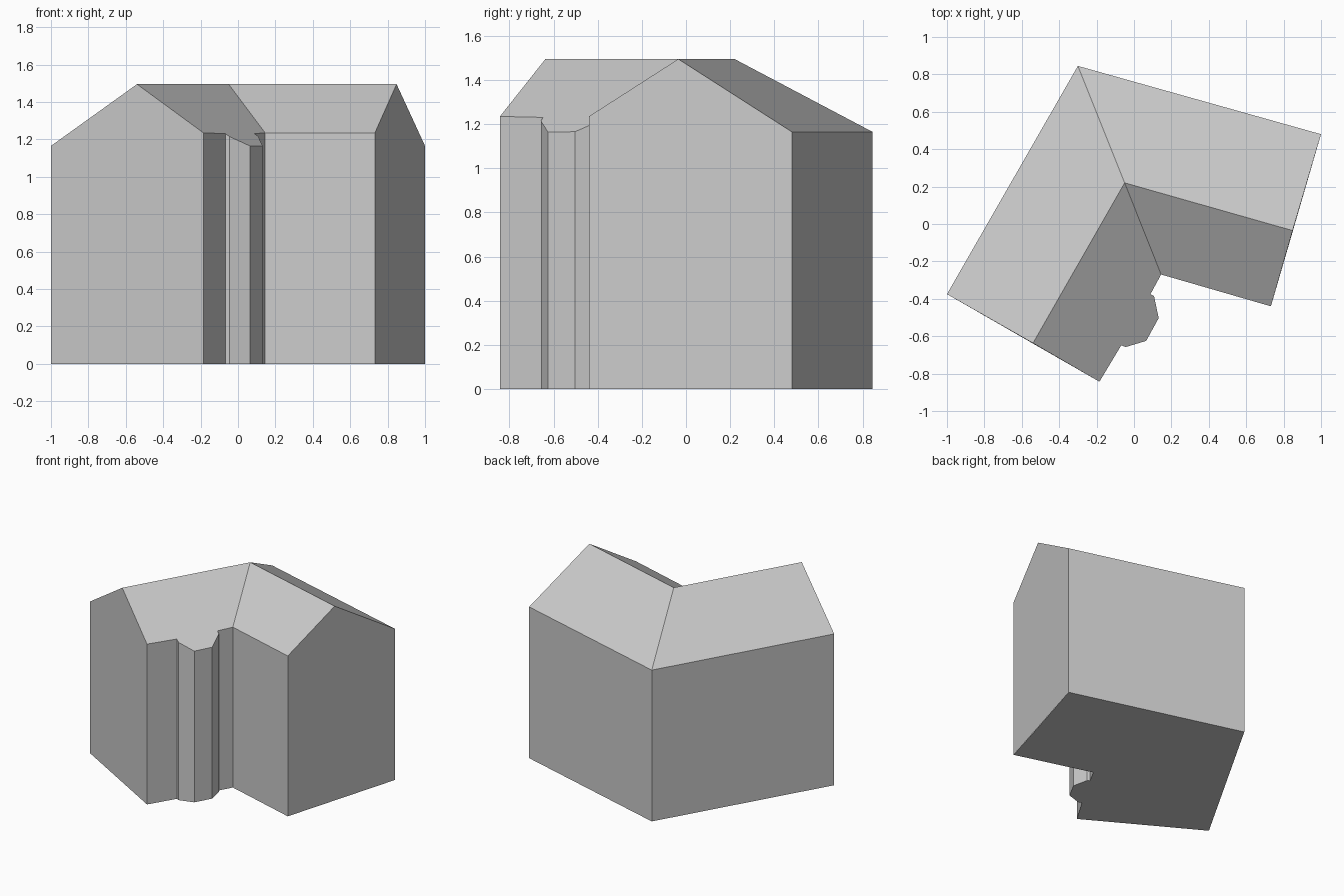
import bpy
from mathutils import Vector

cube = bpy.data.objects.get("Cube")
if cube:
    bpy.data.objects.remove(cube, do_unlink=True)

GREY = (0.6, 0.6, 0.6, 1)
mat = bpy.data.materials.new("light grey")
mat.use_nodes = True
mat.diffuse_color = GREY
mat.node_tree.nodes["Principled BSDF"].inputs["Base Color"].default_value = GREY

RIDGE, EAVE_FRONT, EAVE_BACK = 1.495, 1.235, 1.165
SLOPE = 0.637  # pitch of the roof over the bay


def build(name, faces):
    """Make a flat-shaded object from polygons, sharing corners."""
    verts = list(dict.fromkeys(p for f in faces for p in f))
    mesh = bpy.data.meshes.new(name)
    mesh.from_pydata(verts, [], [[verts.index(p) for p in f] for f in faces])
    mesh.materials.append(mat)
    mesh.update()
    obj = bpy.data.objects.new(name, mesh)
    bpy.context.collection.objects.link(obj)
    return obj


# Ridge line: left gable, bend, right gable
gable_a = (-0.54, -0.637, RIDGE)
bend = (-0.05, 0.22, RIDGE)
gable_b = (0.848, -0.035, RIDGE)

# Eave corners of the two wings
back_a = (-1.0, -0.375, EAVE_BACK)
back_mid = (-0.30, 0.845, EAVE_BACK)
back_b = (1.0, 0.48, EAVE_BACK)
front_a = (-0.185, -0.843, EAVE_FRONT)
front_mid = (0.145, -0.27, EAVE_FRONT)
front_b = (0.732, -0.44, EAVE_FRONT)

# Bay between the wings, its top following the roof pitch
ridge_dir = (Vector(bend) - Vector(gable_a)).normalized()
outward = Vector((ridge_dir.y, -ridge_dir.x, 0))


def on_roof(x, y):
    run = (Vector((x, y, RIDGE)) - Vector(gable_a)).dot(outward)
    return (x, y, RIDGE - SLOPE * run)


bay = [on_roof(x, y) for x, y in (
    (-0.068, -0.648), (-0.045, -0.658), (0.065, -0.625),
    (0.132, -0.503), (0.107, -0.385), (0.088, -0.375))]

# Walls run around the outline, closed by a floor
outline = [back_a, gable_a, front_a, *bay, front_mid, front_b,
           gable_b, back_b, back_mid]
ground = [(x, y, 0.0) for x, y, z in outline]
walls = []
for i in range(len(outline)):
    j = (i + 1) % len(outline)
    if gable_a in (outline[i], outline[j]) or gable_b in (outline[i], outline[j]):
        continue
    walls.append((ground[i], ground[j], outline[j], outline[i]))

# Each gable end is one five-sided wall
for left, top, right in ((back_a, gable_a, front_a), (front_b, gable_b, back_b)):
    walls.append(((*left[:2], 0.0), (*right[:2], 0.0), right, top, left))

build("walls", walls)
build("floor", [[p for p in reversed(ground)]])

# Four roof slopes
build("roof", [
    (gable_a, front_a, *bay, front_mid, bend),
    (bend, front_mid, front_b, gable_b),
    (back_b, back_mid, bend, gable_b),
    (back_mid, back_a, gable_a, bend),
])
